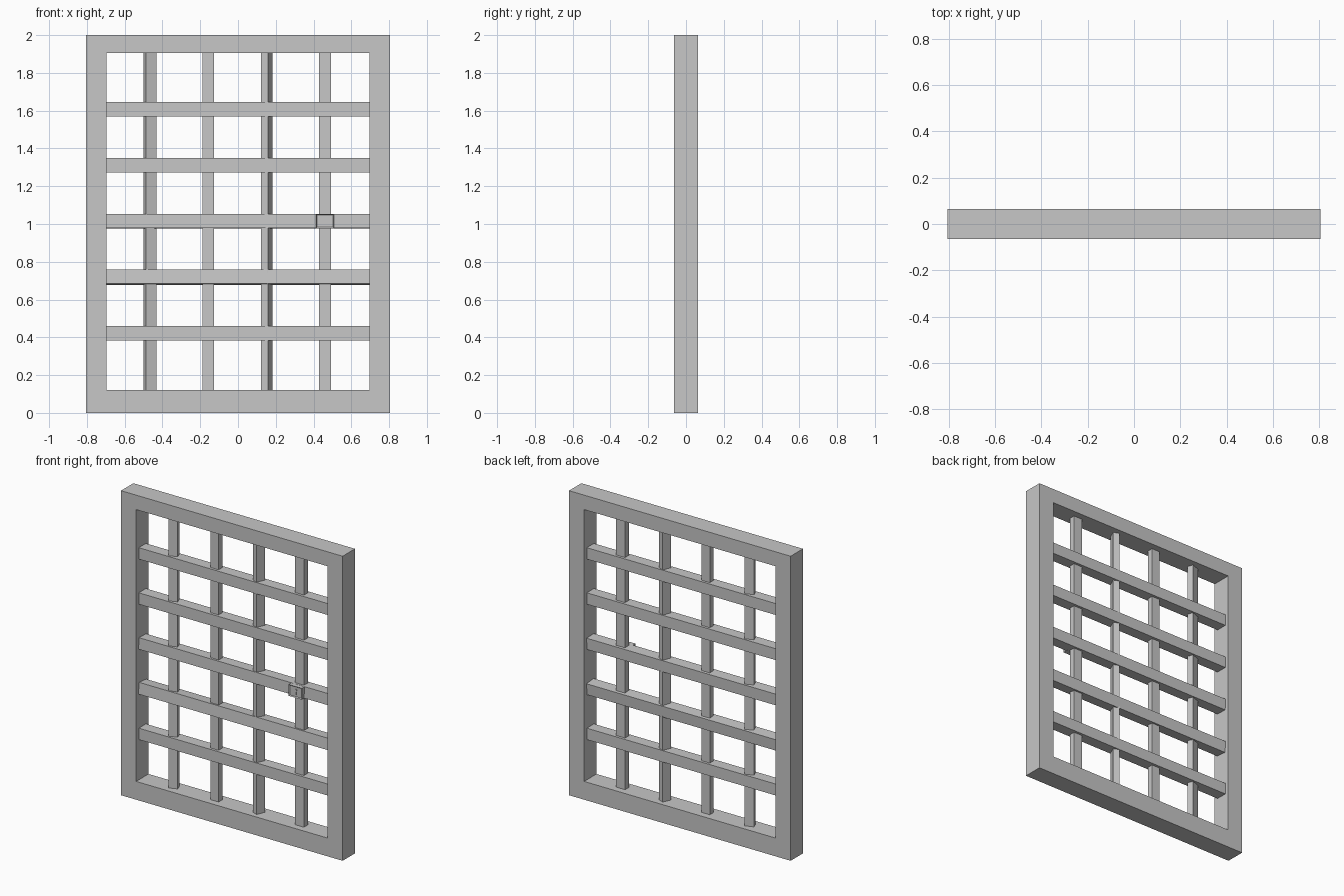
import bpy, bmesh, math
from mathutils import Matrix, Vector

cube = bpy.data.objects.get("Cube")
if cube:
    bpy.data.objects.remove(cube, do_unlink=True)

iron = bpy.data.materials.new("grey iron")
iron.use_nodes = True
GREY = (0.57, 0.57, 0.57, 1)
iron.diffuse_color = GREY
iron.node_tree.nodes["Principled BSDF"].inputs["Base Color"].default_value = GREY


def finish(name, bm):
    bmesh.ops.recalc_face_normals(bm, faces=bm.faces)
    mesh = bpy.data.meshes.new(name)
    bm.to_mesh(mesh)
    bm.free()
    mesh.materials.append(iron)
    obj = bpy.data.objects.new(name, mesh)
    bpy.context.collection.objects.link(obj)
    return obj


def box_bmesh(size, centre, angle=0, axis='Z'):
    bm = bmesh.new()
    matrix = (Matrix.Translation(centre) @ Matrix.Rotation(math.radians(angle), 4, axis)
              @ Matrix.Diagonal((*size, 1)))
    bmesh.ops.create_cube(bm, size=1, matrix=matrix)
    return bm


# Outer frame: a rectangular ring pushed back through its depth
HALF, DEPTH = 0.805, 0.064
INNER, LOW, HIGH = 0.695, 0.12, 1.905
bm = bmesh.new()


def rectangle(half, low, high):
    corners = [(-half, low), (half, low), (half, high), (-half, high)]
    return [bm.verts.new((x, -DEPTH, z)) for x, z in corners]


outer = rectangle(HALF, 0, 2)
inner = rectangle(INNER, LOW, HIGH)
for i in range(4):
    j = (i + 1) % 4
    bm.faces.new((outer[i], outer[j], inner[j], inner[i]))
ring = bmesh.ops.extrude_face_region(bm, geom=bm.faces[:], use_keep_orig=True)
back = [v for v in ring["geom"] if isinstance(v, bmesh.types.BMVert)]
bmesh.ops.translate(bm, verts=back, vec=(0, 2 * DEPTH, 0))
finish("outer_frame", bm)

# Cross bars, some slightly tipped
for i, tilt in enumerate((0, -5, -2, 0, 0)):
    z = 0.422 + 0.2963 * i
    finish(f"cross_bar_{i + 1}",
           box_bmesh((2 * INNER + 0.01, 0.074, 0.075), (0, 0, z), tilt, 'X'))

# Upright bars, some twisted about their length
for i, (width, depth, twist) in enumerate(((0.058, 0.04, 20), (0.06, 0.04, 0),
                                           (0.04, 0.06, -23), (0.064, 0.04, 0))):
    x = -0.466 + 0.309 * i
    finish(f"upright_bar_{i + 1}",
           box_bmesh((width, depth, HIGH - LOW + 0.02), (x, 0, (LOW + HIGH) / 2), twist))

# Lock box with a recessed front panel
LOCK = Vector((0.46, -0.046, 1.015))
bm = box_bmesh((0.095, 0.034, 0.075), LOCK)
bm.normal_update()
panel = min(bm.faces, key=lambda f: f.normal.y)
bmesh.ops.inset_individual(bm, faces=[panel], thickness=0.008)
bmesh.ops.translate(bm, verts=panel.verts[:], vec=(0, 0.006, 0))
finish("lock_box", bm)

# Keyhole: a round top over a narrow slot
face = LOCK + Vector((0, -0.012, 0))
bm = box_bmesh((0.008, 0.006, 0.026), face - Vector((0, 0, 0.008)))
bmesh.ops.create_cone(bm, cap_ends=True, segments=12, radius1=0.01, radius2=0.01, depth=0.006,
                      matrix=Matrix.Translation(face + Vector((0, 0, 0.009)))
                      @ Matrix.Rotation(math.pi / 2, 4, 'X'))
finish("keyhole_plate", bm)
